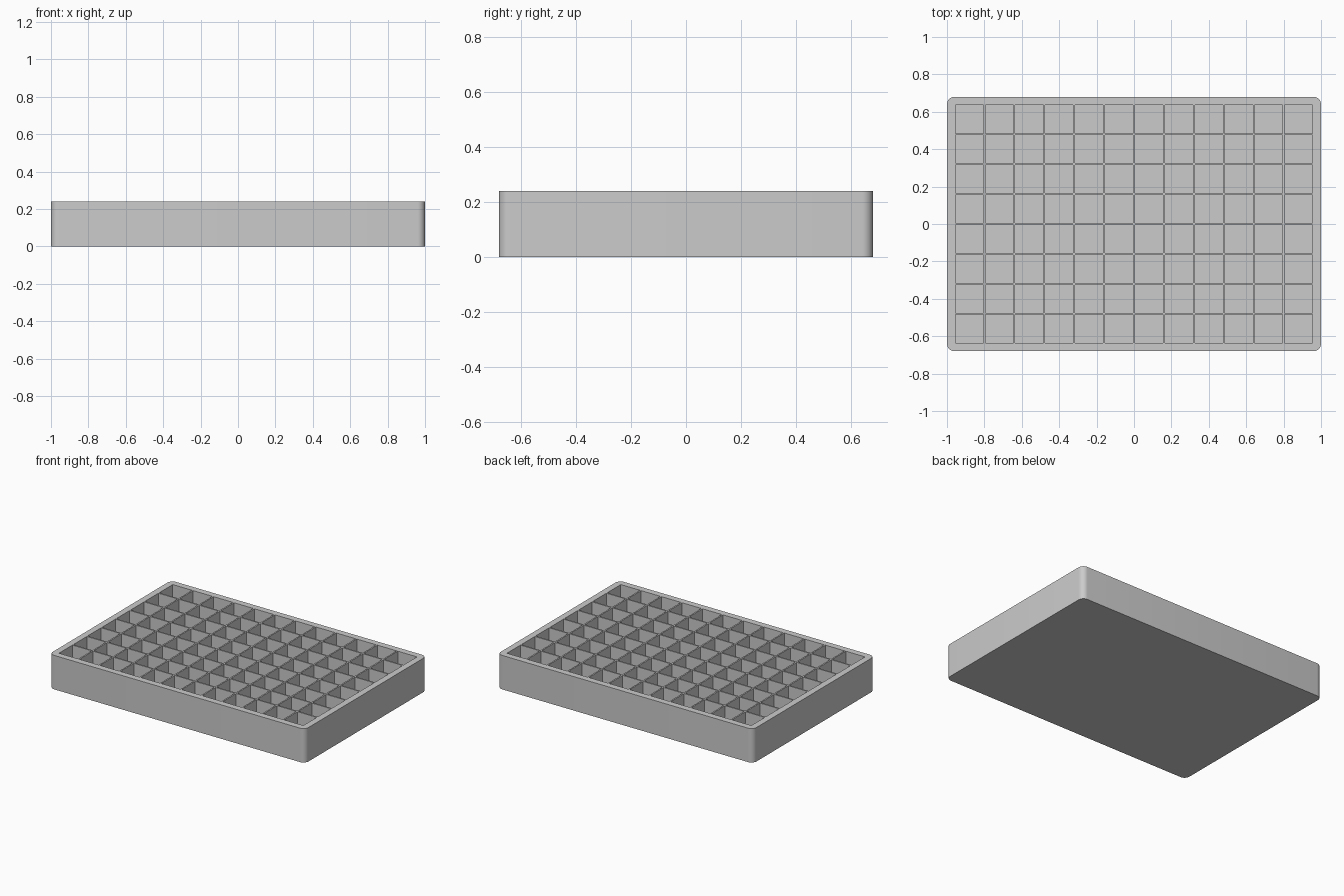
import bpy, bmesh, math
from mathutils import Matrix

if "Cube" in bpy.data.objects:
    bpy.data.objects.remove(bpy.data.objects["Cube"])

L, W, H = 2.0, 1.36, 0.24
RADIUS, FLOOR = 0.04, 0.03
COLS, ROWS, PITCH, CELL = 12, 8, 0.16, 0.15


def make_object(name, bm):
    mesh = bpy.data.meshes.new(name)
    bm.to_mesh(mesh)
    bm.free()
    obj = bpy.data.objects.new(name, mesh)
    bpy.context.collection.objects.link(obj)
    return obj


def add_box(bm, centre, size):
    m = Matrix.Translation(centre) @ Matrix.Diagonal((*size, 1))
    bmesh.ops.create_cube(bm, size=1, matrix=m)


# Tray block with rounded vertical corners
bm = bmesh.new()
add_box(bm, (0, 0, H / 2), (L, W, H))
upright = [e for e in bm.edges
           if abs(e.verts[0].co.z - e.verts[1].co.z) > H / 2]
bmesh.ops.bevel(bm, geom=upright, offset=RADIUS, segments=8,
                profile=0.5, affect='EDGES')
tray = make_object("compartment_tray", bm)

# Square pockets, 12 by 8
bm = bmesh.new()
depth = H - FLOOR + 0.1
for i in range(COLS):
    for j in range(ROWS):
        x = (i - (COLS - 1) / 2) * PITCH
        y = (j - (ROWS - 1) / 2) * PITCH
        add_box(bm, (x, y, FLOOR + depth / 2), (CELL, CELL, depth))
cutter = make_object("pocket_cutter", bm)
cutter.hide_render = True

# Cut the pockets, then drop the cutter
bpy.context.view_layer.objects.active = tray
tray.select_set(True)
mod = tray.modifiers.new("pockets", 'BOOLEAN')
mod.operation = 'DIFFERENCE'
mod.solver = 'EXACT'
mod.object = cutter
bpy.ops.object.modifier_apply(modifier=mod.name)
bpy.data.objects.remove(cutter, do_unlink=True)

# Smooth corners, crisp edges
bpy.ops.object.shade_smooth_by_angle(angle=math.radians(30))
